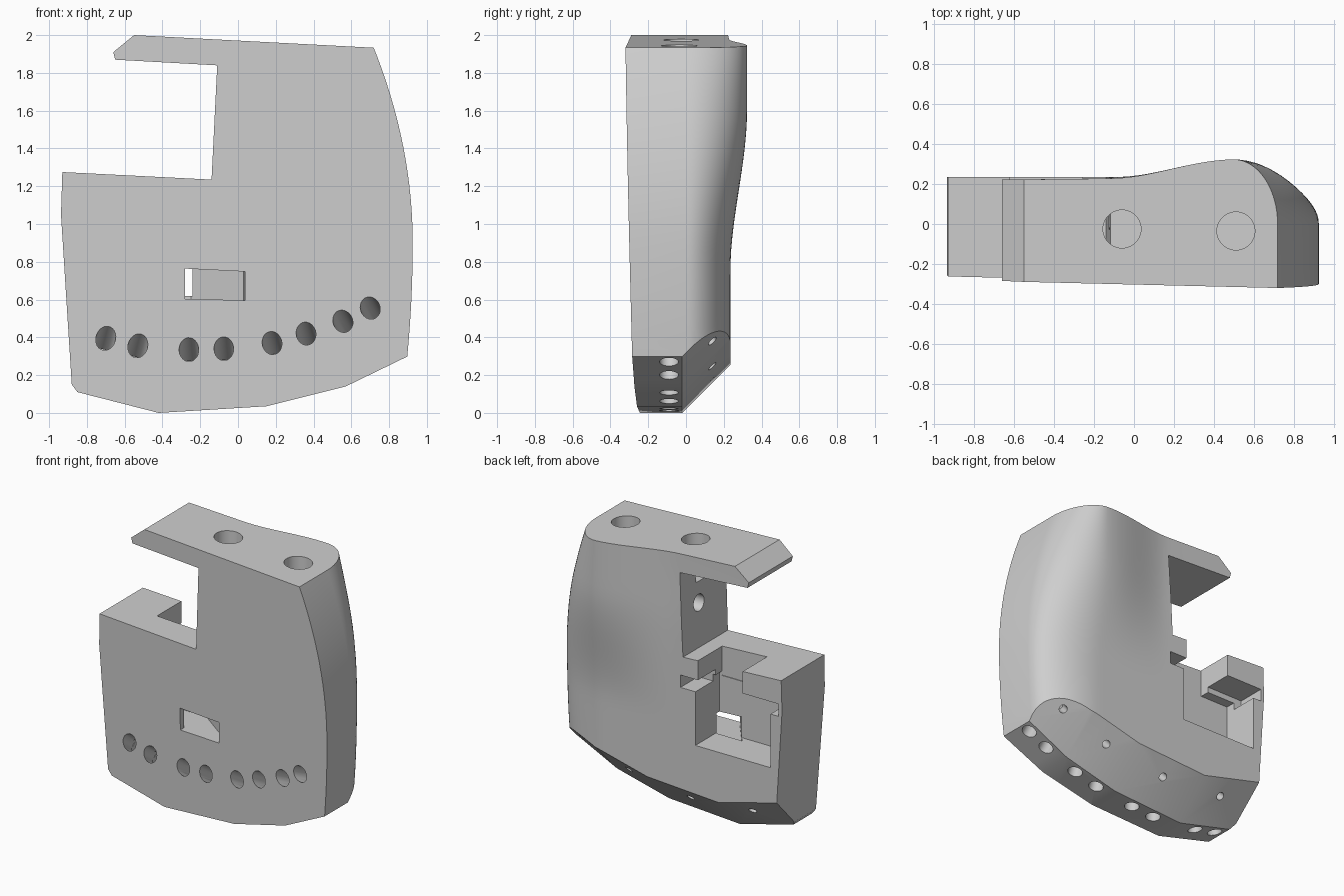
import bpy, bmesh, math
from mathutils import Vector

if "Cube" in bpy.data.objects:
    bpy.data.objects.remove(bpy.data.objects["Cube"])

grey = bpy.data.materials.new("light_grey")
grey.diffuse_color = (0.62, 0.62, 0.62, 1)
grey.use_nodes = True
grey.node_tree.nodes["Principled BSDF"].inputs["Base Color"].default_value = grey.diffuse_color


def loft(name, rings):
    """Closed solid through a list of equal-length rings of points."""
    bm = bmesh.new()
    vr = [[bm.verts.new(p) for p in r] for r in rings]
    n = len(vr[0])
    for a, b in zip(vr, vr[1:]):
        for i in range(n):
            j = (i + 1) % n
            bm.faces.new((a[i], a[j], b[j], b[i]))
    bm.faces.new(vr[0][::-1])
    bm.faces.new(vr[-1])
    bmesh.ops.recalc_face_normals(bm, faces=bm.faces)
    me = bpy.data.meshes.new(name)
    bm.to_mesh(me)
    bm.free()
    ob = bpy.data.objects.new(name, me)
    bpy.context.collection.objects.link(ob)
    return ob


def box(x0, x1, y0, y1, z0, z1):
    return loft("cutter", [[(x0, y0, z), (x1, y0, z), (x1, y1, z), (x0, y1, z)]
                           for z in (z0, z1)])


def bore(a, b, r, n=24):
    a, b = Vector(a), Vector(b)
    d = (b - a).normalized()
    u = d.orthogonal().normalized()
    v = d.cross(u)
    ang = [2 * math.pi * i / n for i in range(n)]
    return loft("cutter", [[p + r * (math.cos(t) * u + math.sin(t) * v) for t in ang]
                           for p in (a, b)])


def smooth(t):
    t = min(1, max(0, t))
    return t * t * (3 - 2 * t)


def front_y(x, z):
    return -0.255 - 0.0254 * x - 0.0243 * z


def right_x(z):
    return 0.925 - (0.205 if z > 0.9 else 0.085) * ((z - 0.9) / 1.03) ** 2


def back_y(x, z):
    bulge = 0.088 * smooth((x + 0.1) / 0.6) * smooth((z - 0.75) / 0.85)
    return 0.235 - 0.018 * smooth((z - 1.4) / 0.5) * smooth(0.3 - x) + bulge


# Body: stacked cross-sections with a rounded, bulging rear right corner
PEAK = 0.5
rings = []
for k in range(33):
    z = -0.1 + 2.2 * k / 32
    X, top = right_x(z), back_y(PEAK, z)
    y0 = 0.0
    ring = [(-1.05, front_y(-1.05, z), z), (X, front_y(X, z), z)]
    for i in range(17):
        t = math.pi / 2 * i / 16
        ring.append((PEAK + (X - PEAK) * math.cos(t), y0 + (top - y0) * math.sin(t), z))
    for i in range(1, 17):
        x = PEAK - 0.65 * i / 16
        ring.append((x, back_y(x, z), z))
    ring.append((-1.05, back_y(-1.05, z), z))
    rings.append(ring)
body = loft("body", rings)


def boolean(cutter, op='DIFFERENCE'):
    m = body.modifiers.new("cut", 'BOOLEAN')
    m.operation = op
    m.solver = 'EXACT'
    m.object = cutter
    bpy.context.view_layer.objects.active = body
    bpy.ops.object.modifier_apply(modifier=m.name)
    bpy.data.objects.remove(cutter)


# Side outline with the large open notch
outline = [(-0.55, 2.0), (1.1, 1.913), (1.1, 0.397), (0.57, 0.14), (0.15, 0.035),
           (-0.42, 0.0), (-0.85, 0.11), (-0.88, 0.15), (-0.915, 0.7), (-0.937, 1.05),
           (-0.93, 1.275), (-0.14, 1.235), (-0.11, 1.84), (-0.65, 1.87), (-0.66, 1.91)]
boolean(loft("outline", [[(x, y, z) for x, z in outline] for y in (-0.6, 0.6)]), 'INTERSECT')

# Sloped underside at the rear, following the bottom edge
bottom = [(-1.1, 0.174), (-0.42, 0.0), (0.15, 0.035), (0.57, 0.14), (1.1, 0.397)]
boolean(loft("chamfer", [[(x, -0.03, z - 0.01), (x, 0.48, z + 0.5), (x, 0.48, z - 0.5),
                          (x, -0.03, z - 0.5)] for x, z in bottom]))

# Rear pocket: main recess, wide slot, opening through the shelf
for b in [(-0.845, -0.24, -0.04, 0.4, 0.62, 1.06),
          (-0.91, -0.12, 0.03, 0.41, 1.01, 1.10),
          (-0.62, -0.26, -0.045, 0.42, 1.03, 1.4)]:
    boolean(box(*b))

# Front window, slanting through into the pocket
win = [(-0.28, -0.4), (0.05, -0.4), (0.03, -0.2), (-0.25, 0.0), (-0.45, 0.0), (-0.28, -0.22)]
boolean(loft("window", [[(x, y, z - 0.05 * x * k) for x, y in win]
                        for z, k in ((0.597, 0.5), (0.75, 1))]))

# Round sockets in the top and in the neck wall
for x, y in ((-0.06, -0.025), (0.51, -0.035)):
    boolean(bore((x, y, 2.2), (x, y, 1.7), 0.095, 40))
boolean(bore((-0.4, 0.03, 1.55), (0.08, 0.03, 1.55), 0.06))

# Tunnels from the front to each bottom facet, plus a small rear hole per facet
pairs = [((-0.70, 0.395), (-0.53, 0.355)), ((-0.26, 0.335), (-0.075, 0.34)),
         ((0.18, 0.37), (0.36, 0.42)), ((0.555, 0.485), (0.70, 0.555))]
facets = [(-0.85, 0.11), (-0.42, 0.0), (0.15, 0.035), (0.57, 0.14), (0.9, 0.3)]
for (p, q), pair in zip(zip(facets, facets[1:]), pairs):
    tx, tz = q[0] - p[0], q[1] - p[1]
    ln = math.hypot(tx, tz)
    n = Vector((tz / ln, 0, -tx / ln))
    for fx, fz in pair:
        f = Vector((fx, front_y(fx, fz), fz))
        inner = Vector((fx, -0.09, fz)) + n * 0.11
        boolean(bore(2 * f - inner, inner, 0.052))
        boolean(bore(inner - n * 0.05, inner + n * 0.5, 0.05))
    m = Vector(((p[0] + q[0]) / 2, 0.14, (p[1] + q[1]) / 2 + 0.16))
    d = (n + Vector((0, 1, 0))).normalized()
    boolean(bore(m + d * 0.12, m - d * 0.14, 0.028, 16))

# Finish
body.data.materials.clear()
body.data.materials.append(grey)
for p in body.data.polygons:
    p.material_index = 0
for o in bpy.context.selected_objects:
    o.select_set(False)
body.select_set(True)
bpy.context.view_layer.objects.active = body
bpy.ops.object.shade_smooth_by_angle(angle=math.radians(30))
